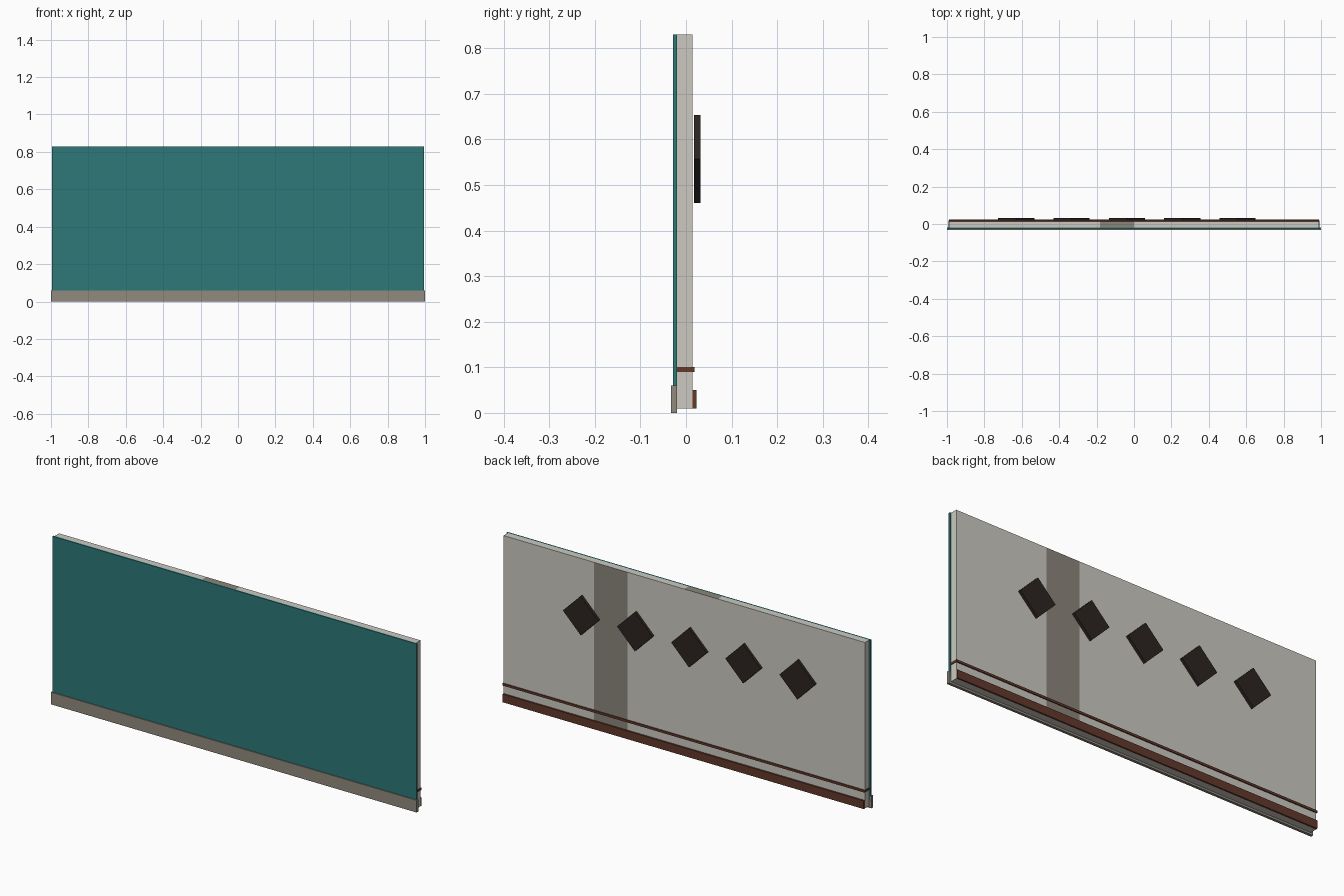
import bpy, bmesh, math
from mathutils import Matrix

if "Cube" in bpy.data.objects:
    bpy.data.objects.remove(bpy.data.objects["Cube"])


def material(name, r, g, b):
    def lin(c):
        c /= 255
        return c / 12.92 if c < 0.04045 else ((c + 0.055) / 1.055) ** 2.4
    m = bpy.data.materials.new(name)
    m.diffuse_color = (lin(r), lin(g), lin(b), 1)
    m.use_nodes = True
    m.node_tree.nodes["Principled BSDF"].inputs["Base Color"].default_value = m.diffuse_color
    return m


PLASTER = material("pale plaster", 204, 201, 193)
STAIN = material("grey plaster band", 139, 134, 123)
TEAL = material("teal panel", 46, 120, 120)
STONE = material("grey stone", 145, 138, 126)
BROWN = material("brown wood", 98, 56, 42)
DARK = material("dark tile", 44, 36, 33)


def box(name, lo, hi, *mats, turn=0, cuts=(), rule=None):
    """Box between two corners, optionally turned about y, sliced along x and coloured by a rule."""
    size = [b - a for a, b in zip(lo, hi)]
    mid = [(a + b) / 2 for a, b in zip(lo, hi)]
    bm = bmesh.new()
    bmesh.ops.create_cube(bm, size=1, matrix=Matrix.Translation(mid)
                          @ Matrix.Rotation(turn, 4, 'Y') @ Matrix.Diagonal((*size, 1)))
    for x in cuts:
        bmesh.ops.bisect_plane(bm, geom=bm.verts[:] + bm.edges[:] + bm.faces[:],
                               plane_co=(x, 0, 0), plane_no=(1, 0, 0))
    bm.normal_update()
    if rule:
        for f in bm.faces:
            f.material_index = rule(f.calc_center_median(), f.normal)
    me = bpy.data.meshes.new(name)
    bm.to_mesh(me)
    bm.free()
    for m in mats:
        me.materials.append(m)
    ob = bpy.data.objects.new(name, me)
    bpy.context.collection.objects.link(ob)
    return ob


# Wall core: darker band on the back and a darker patch on the top edge
def wall_colour(c, n):
    on_back = n.y > 0.9 and 0.31 < c.x < 0.492
    on_top = n.z > 0.9 and -0.183 < c.x < 0
    return int(on_back or on_top)


box("wall_core", (-0.988, -0.02, 0.01), (0.988, 0.014, 0.83), PLASTER, STAIN,
    cuts=(-0.183, 0, 0.31, 0.492), rule=wall_colour)

# Front cladding and base
box("front_panel", (-0.995, -0.028, 0.03), (0.995, -0.02, 0.83), TEAL)
box("front_baseboard", (-1, -0.033, 0), (1, -0.02, 0.06), STONE)

# Back trim
box("back_skirting", (-0.988, 0.014, 0.01), (0.988, 0.023, 0.05), BROWN)
box("back_rail", (-0.991, -0.0195, 0.09), (0.991, 0.019, 0.101), BROWN)

# Row of diamond tiles on the back
h = 0.0685
for i in range(5):
    x = -0.63 + i * 0.296
    box(f"diamond_tile_{i + 1}", (x - h, 0.018, 0.557 - h), (x + h, 0.032, 0.557 + h),
        DARK, turn=math.pi / 4)
